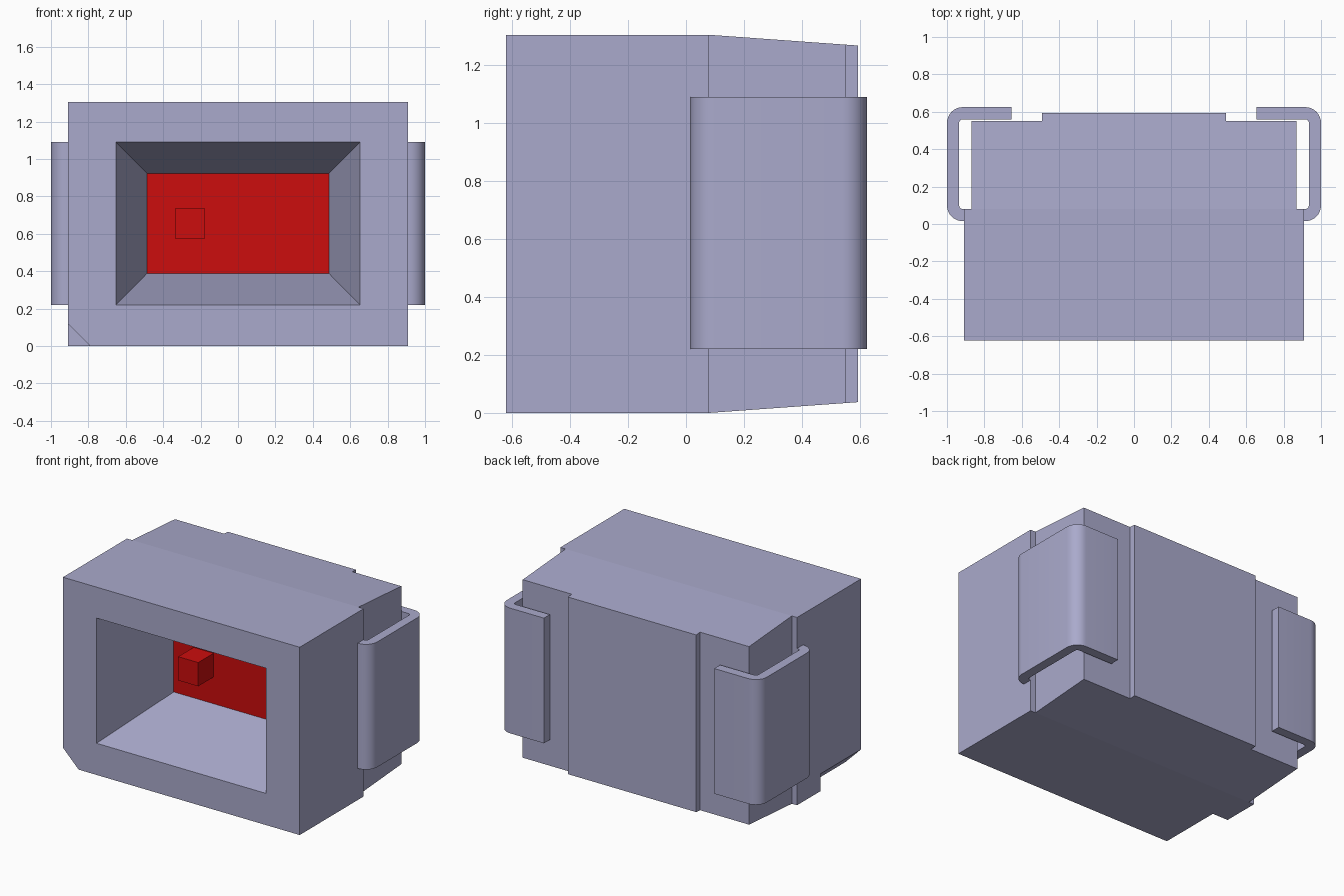
import bpy, bmesh, math

if "Cube" in bpy.data.objects:
    bpy.data.objects.remove(bpy.data.objects["Cube"], do_unlink=True)


def make_material(name, rgb):
    mat = bpy.data.materials.new(name)
    mat.use_nodes = True
    color = (*rgb, 1.0)
    mat.diffuse_color = color
    mat.node_tree.nodes["Principled BSDF"].inputs["Base Color"].default_value = color
    return mat


LAVENDER = make_material("lavender grey", (0.402, 0.402, 0.604))
RED = make_material("red", (0.604, 0.004, 0.004))

BACK_Y = 0.08     # where the rear half starts to taper
FLOOR_Y = -0.01   # depth of the recess floor
HEIGHT = 1.305


def loft(name, ring_a, ring_b, *materials):
    """Closed solid between two matching rings of points."""
    bm = bmesh.new()
    a = [bm.verts.new(p) for p in ring_a]
    b = [bm.verts.new(p) for p in ring_b]
    n = len(a)
    bm.faces.new(a)
    bm.faces.new(b)
    for i in range(n):
        j = (i + 1) % n
        bm.faces.new((a[i], a[j], b[j], b[i]))
    bmesh.ops.recalc_face_normals(bm, faces=bm.faces)
    mesh = bpy.data.meshes.new(name)
    bm.to_mesh(mesh)
    bm.free()
    obj = bpy.data.objects.new(name, mesh)
    bpy.context.collection.objects.link(obj)
    for m in materials:
        mesh.materials.append(m)
    return obj


def plan_prism(name, outline, z0, z1, *materials):
    return loft(name, [(x, y, z0) for x, y in outline],
                [(x, y, z1) for x, y in outline], *materials)


def rect(hx, z0, z1, y, cx=0.0):
    return [(cx - hx, y, z0), (cx + hx, y, z0), (cx + hx, y, z1), (cx - hx, y, z1)]


def activate(obj):
    bpy.ops.object.select_all(action='DESELECT')
    obj.select_set(True)
    bpy.context.view_layer.objects.active = obj


# Housing: stepped plan outline, mirrored left to right
half = [(0.91, -0.622), (0.91, BACK_Y), (0.87, BACK_Y), (0.87, 0.55),
        (0.493, 0.55), (0.493, 0.593)]
outline = half + [(-x, y) for x, y in reversed(half)]
housing = plan_prism("housing", outline, 0.0, HEIGHT, LAVENDER, RED)

# Taper the rear half at top and bottom
bm = bmesh.new()
bm.from_mesh(housing.data)
bmesh.ops.bisect_plane(bm, geom=bm.verts[:] + bm.edges[:] + bm.faces[:],
                       plane_co=(0, BACK_Y, 0), plane_no=(0, 1, 0), dist=1e-5)
for v in bm.verts:
    inset = max(0.0, v.co.y - BACK_Y) * 0.037 / (0.593 - BACK_Y)
    v.co.z += inset if v.co.z < HEIGHT / 2 else -inset
bmesh.ops.recalc_face_normals(bm, faces=bm.faces)
bm.to_mesh(housing.data)
bm.free()

# Cutters: the funnel recess and the corner key notch
out = 0.1 / 0.612  # extends the funnel past the front face
recess = loft("recess_cutter",
              rect(0.652 + 0.165 * out, 0.22 - 0.167 * out, 1.09 + 0.167 * out, -0.722),
              rect(0.487, 0.387, 0.923, FLOOR_Y), LAVENDER)
corner = [(-0.99, 0.20), (-0.99, -0.08), (-0.71, -0.08)]
notch = loft("notch_cutter", [(x, -0.75, z) for x, z in corner],
             [(x, -0.175, z) for x, z in corner], LAVENDER)
activate(housing)
for cutter in (recess, notch):
    cutter.hide_render = True
    mod = housing.modifiers.new(cutter.name, 'BOOLEAN')
    mod.operation = 'DIFFERENCE'
    mod.solver = 'EXACT'
    mod.object = cutter
    bpy.ops.object.modifier_apply(modifier=mod.name)
    bpy.data.objects.remove(cutter, do_unlink=True)

# Red recess floor
for p in housing.data.polygons:
    p.use_smooth = False
    on_floor = abs(p.center.y - FLOOR_Y) < 0.005 and p.normal.y < -0.9
    p.material_index = 1 if on_floor else 0

# Chip on the recess floor
loft("chip", rect(0.077, 0.573, 0.738, -0.18, -0.257),
     rect(0.077, 0.573, 0.738, FLOOR_Y, -0.257), RED)


# Bent metal terminals wrapping from the sides to the back
def arc(cx, cy, r, start, end, steps=8):
    return [(cx + r * math.cos(math.radians(start + (end - start) * i / steps)),
             cy + r * math.sin(math.radians(start + (end - start) * i / steps)))
            for i in range(steps + 1)]


Y0, Y1, T, R = 0.015, 0.625, 0.065, 0.085
profile = ([(0.89, Y0)] + arc(1 - R, Y0 + R, R, -90, 0)
           + arc(1 - R, Y1 - R, R, 0, 90)
           + [(0.655, Y1), (0.655, Y1 - T)]
           + arc(1 - R, Y1 - R, R - T, 90, 0)
           + arc(1 - R, Y0 + R, R - T, 0, -90) + [(0.89, Y0 + T)])
for side, name in ((1, "left_terminal"), (-1, "right_terminal")):
    terminal = plan_prism(name, [(side * x, y) for x, y in profile], 0.22, 1.09, LAVENDER)
    activate(terminal)
    bpy.ops.object.shade_smooth_by_angle(angle=math.radians(30))
